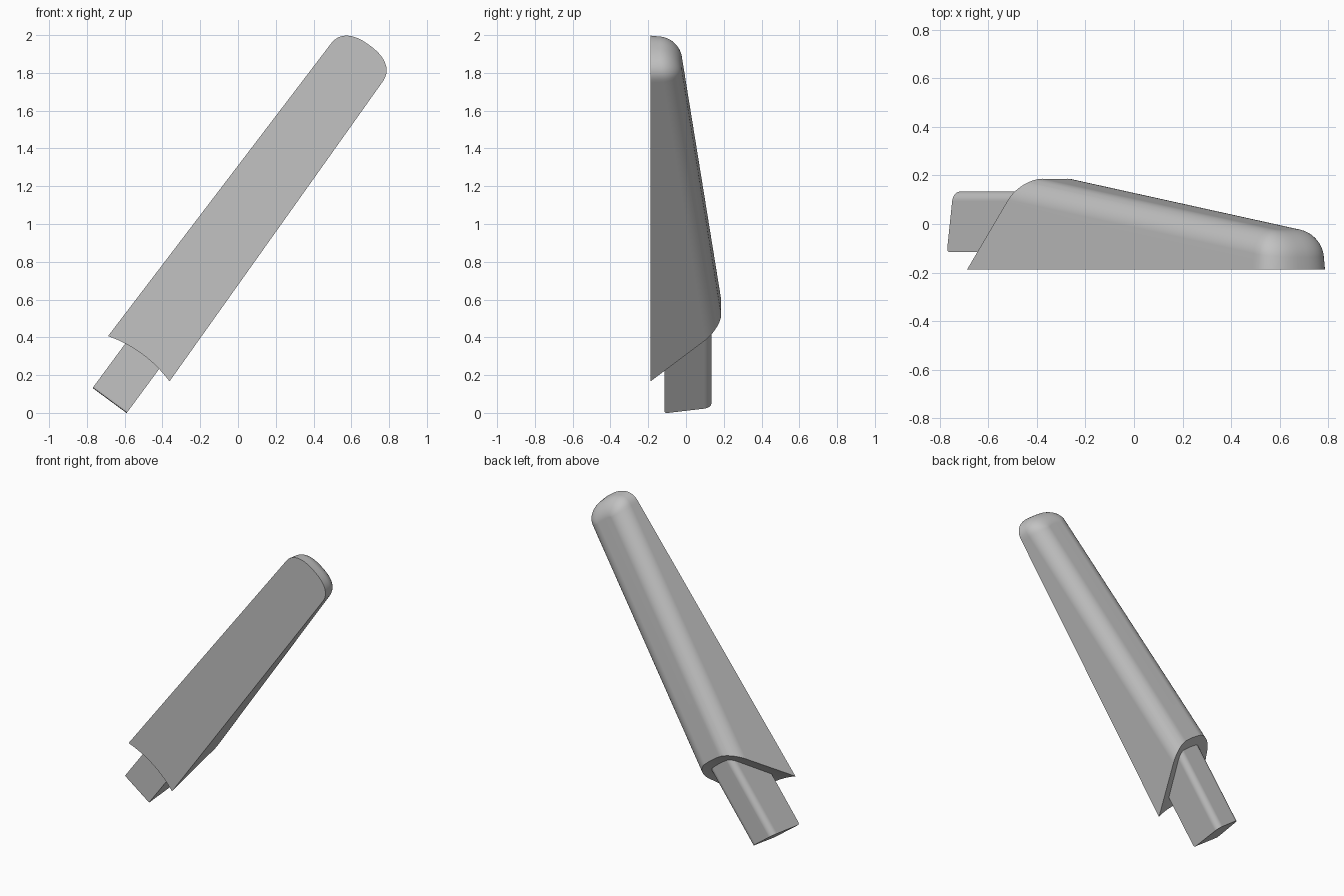
import bpy, bmesh, math

cube = bpy.data.objects.get("Cube")
if cube:
    bpy.data.objects.remove(cube, do_unlink=True)

# Local frame: x across the blade, y from flat face to ridge, z along the blade
TILT = math.asin(0.593)
ORIGIN = (-0.593 * math.cos(TILT), -0.188, 0.593 * math.sin(TILT))

grey = bpy.data.materials.new("plain grey")
grey.use_nodes = True
grey.diffuse_color = (0.54, 0.54, 0.54, 1)
grey.node_tree.nodes["Principled BSDF"].inputs["Base Color"].default_value = (0.54, 0.54, 0.54, 1)


def finish(name, bm):
    """Turn a bmesh into a tilted object with the shared material."""
    bmesh.ops.recalc_face_normals(bm, faces=bm.faces)
    mesh = bpy.data.meshes.new(name)
    bm.to_mesh(mesh)
    bm.free()
    mesh.materials.append(grey)
    ob = bpy.data.objects.new(name, mesh)
    bpy.context.collection.objects.link(ob)
    ob.location = ORIGIN
    ob.rotation_euler = (0, TILT, 0)
    return ob


def loft(rings):
    """Skin closed rings of points and cap both ends."""
    bm = bmesh.new()
    rows = [[bm.verts.new(p) for p in ring] for ring in rings]
    n = len(rows[0])
    for a, b in zip(rows, rows[1:]):
        for i in range(n):
            j = (i + 1) % n
            bm.faces.new((a[i], a[j], b[j], b[i]))
    bm.faces.new(rows[0])
    bm.faces.new(rows[-1])
    return bm


def select_only(ob):
    bpy.ops.object.select_all(action='DESELECT')
    ob.select_set(True)
    bpy.context.view_layer.objects.active = ob


def smooth(ob):
    select_only(ob)
    bpy.ops.object.shade_smooth_by_angle(angle=math.radians(30))
    mod = ob.modifiers.new("weighted", 'WEIGHTED_NORMAL')
    mod.keep_sharp = True


# Blade: tapered outline with a rounded tip, drafted sides, rounded back edges
def ridge(z):
    return 0.378 - 0.13 * (z - 0.23)


def outline(inset_at_base, inset):
    """Open-ended outline: base corner, superellipse tip, base corner."""
    pts = [(0.2056 - inset_at_base, -0.3)]
    for k in range(33):
        a = math.pi * k / 32
        c, s = math.cos(a), math.sin(a)
        p = 2 / 2.4
        pts.append(((0.17 - inset) * math.copysign(abs(c) ** p, c),
                    1.86 + (0.12 - inset) * abs(s) ** p))
    pts.append((-pts[0][0], -0.3))
    return pts


DRAFT, ROUND, STEPS = 0.085, 0.1, 10
rings = [[(x, 0, z) for x, z in outline(0, 0)]]
for k in range(STEPS + 1):
    a = 0.5 * math.pi * k / STEPS
    drop = ROUND * (1 - math.sin(a))
    side = ROUND * (1 - math.cos(a))
    pts = outline(DRAFT * (ridge(-0.3) - drop) + side, DRAFT * (ridge(1.9) - drop) + side)
    rings.append([(x, ridge(z) - drop, z) for x, z in pts])
blade = finish("blade", loft(rings))

# Slanted, slightly arched cut across the blade's lower end
arc = [(-0.3 + 0.6 * k / 24) for k in range(25)]


def cut_ring(y):
    pts = [(x, y, -0.08 + 0.83 * y + 0.03 * (1 - (x / 0.2) ** 2)) for x in arc]
    return pts + [(0.3, y, -1.0), (-0.3, y, -1.0)]


cutter = finish("base_cutter", loft([cut_ring(-0.1), cut_ring(0.6)]))
cutter.hide_render = True
mod = blade.modifiers.new("cut", 'BOOLEAN')
mod.operation = 'DIFFERENCE'
mod.solver = 'EXACT'
mod.object = cutter
select_only(blade)
bpy.ops.object.modifier_apply(modifier=mod.name)
bpy.data.objects.remove(cutter, do_unlink=True)
smooth(blade)

# Tang: small bar with rounded back edges and a drafted end
FRONT, BACK, R = 0.073, 0.322, 0.04
half = [(0.112, FRONT)]
for k in range(9):
    a = 0.5 * math.pi * k / 8
    half.append((0.102 - R + R * math.cos(a), BACK - R + R * math.sin(a)))
section = half + [(-x, y) for x, y in reversed(half)]
bm = loft([[(x + 0.007, y, -0.352 + 0.11 * (y - FRONT)) for x, y in section],
           [(x + 0.007, y, 0.4) for x, y in section]])
lip = [e for e in bm.edges
       if all(v.co.y < FRONT + 0.001 and v.co.z < 0 for v in e.verts)]
bmesh.ops.bevel(bm, geom=lip, offset=0.014, segments=2, profile=0.5, affect='EDGES')
smooth(finish("tang", bm))
